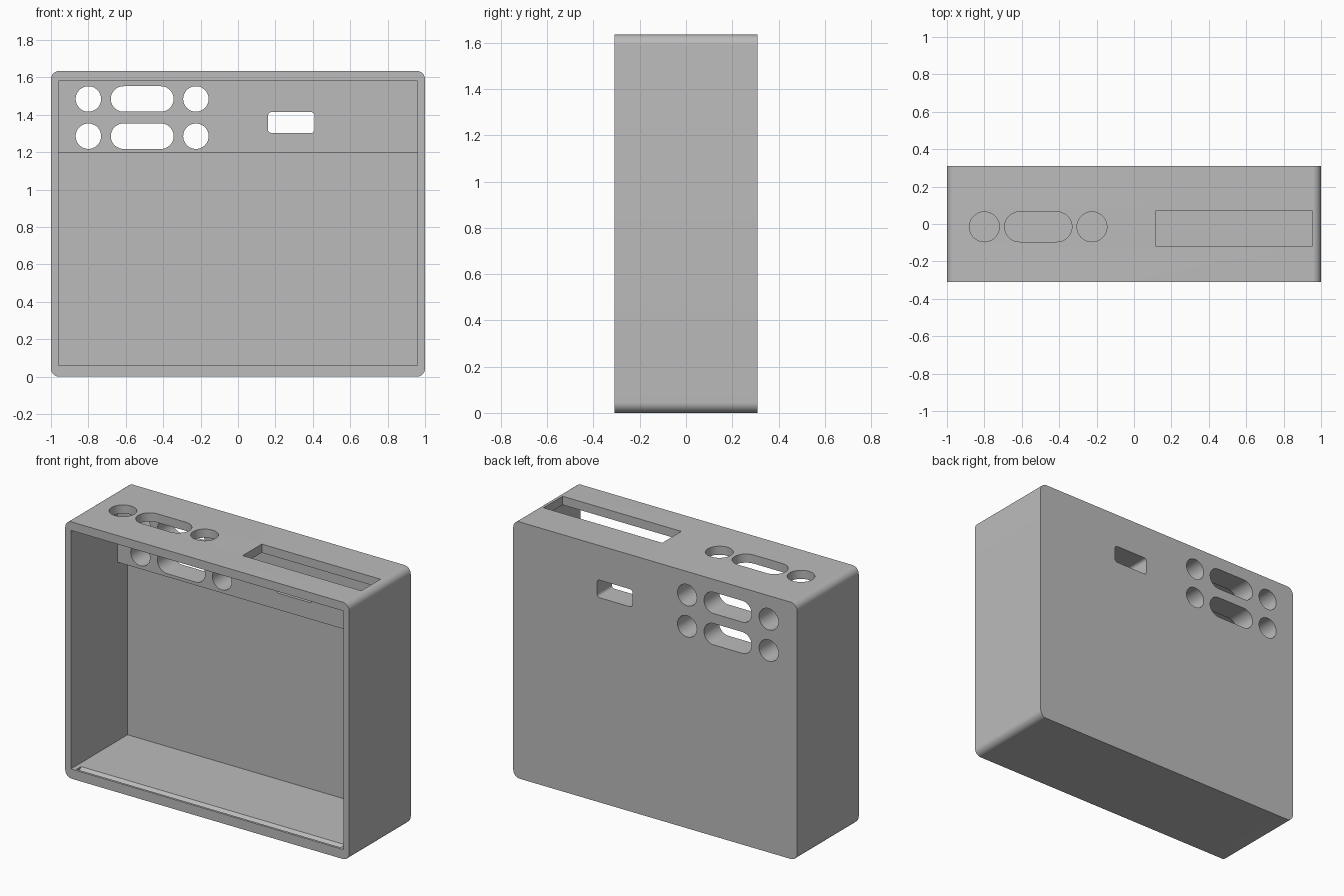
import bpy, bmesh, math
from mathutils import Vector

cube = bpy.data.objects.get("Cube")
if cube:
    bpy.data.objects.remove(cube, do_unlink=True)

grey = bpy.data.materials.new("plain grey")
grey.use_nodes = True
colour = (0.5, 0.5, 0.5, 1)
grey.diffuse_color = colour
grey.node_tree.nodes["Principled BSDF"].inputs["Base Color"].default_value = colour

WIDTH, DEPTH, HEIGHT = 2.0, 0.62, 1.635
FRONT, BACK = -DEPTH / 2, DEPTH / 2
FLOOR, CEILING, SIDE = 0.061, 1.58, 0.96


def rounded(u0, u1, v0, v1, r, steps=12):
    """Outline of a rectangle with rounded corners; a full radius gives a pill or circle."""
    if r == 0:
        return [(u0, v0), (u1, v0), (u1, v1), (u0, v1)]
    pts = []
    centres = [(u1 - r, v1 - r), (u0 + r, v1 - r), (u0 + r, v0 + r), (u1 - r, v0 + r)]
    for i, (cu, cv) in enumerate(centres):
        for k in range(steps + 1):
            a = (i + k / steps) * math.pi / 2
            p = (cu + r * math.cos(a), cv + r * math.sin(a))
            if not pts or math.dist(p, pts[-1]) > 1e-5:
                pts.append(p)
    if math.dist(pts[0], pts[-1]) < 1e-5:
        pts.pop()
    return pts


def prism(name, outline, axis, start, end):
    """Extrude a closed outline along the x, y or z axis."""
    place = {"x": lambda u, v, w: (w, u, v),
             "y": lambda u, v, w: (u, w, v),
             "z": lambda u, v, w: (u, v, w)}[axis]
    bm = bmesh.new()
    face = bm.faces.new([bm.verts.new(place(u, v, start)) for u, v in outline])
    ext = bmesh.ops.extrude_face_region(bm, geom=[face])
    moved = [g for g in ext["geom"] if isinstance(g, bmesh.types.BMVert)]
    bmesh.ops.translate(bm, verts=moved, vec=Vector(place(0, 0, end - start)))
    bmesh.ops.recalc_face_normals(bm, faces=bm.faces)
    mesh = bpy.data.meshes.new(name)
    bm.to_mesh(mesh)
    bm.free()
    mesh.materials.append(grey)
    obj = bpy.data.objects.new(name, mesh)
    bpy.context.collection.objects.link(obj)
    return obj


# Outer case with rounded long edges
case = prism("case", rounded(-1, 1, 0, HEIGHT, 0.045), "y", FRONT, BACK)
cutters = []


def cut(name, outline, axis, start, end):
    cutters.append(prism(name, outline, axis, start, end))


# Cavity open at the front, with a thicker back wall along the top
cavity = [(FRONT - 0.1, FLOOR), (0.26, FLOOR), (0.26, 1.198),
          (0.16, 1.198), (0.16, CEILING), (FRONT - 0.1, CEILING)]
cut("cavity_cutter", cavity, "x", -SIDE, SIDE)

# Snap grooves for a lid, in the floor and the ceiling
for edge, down in ((FLOOR, -1), (CEILING, 1)):
    groove = [(-0.295, edge - down * 0.01), (-0.295, edge),
              (-0.28, edge + down * 0.03), (-0.25, edge), (-0.25, edge - down * 0.01)]
    cut("groove_cutter", groove, "x", -0.93, 0.93)


# Socket openings: circle, pill, circle
def socket_row(centre, r, axis, start, end):
    for u0, u1 in ((-0.8 - r, -0.8 + r), (-0.512 - 0.1 - r, -0.512 + 0.1 + r),
                   (-0.225 - r, -0.225 + r)):
        cut("socket_cutter", rounded(u0, u1, centre - r, centre + r, r), axis, start, end)


for z in (1.485, 1.286):
    socket_row(z, 0.068, "y", 0.1, BACK + 0.1)
socket_row(-0.015, 0.08, "z", CEILING - 0.05, HEIGHT + 0.1)

# Switch opening in the back and long slot in the top
cut("switch_cutter", rounded(0.16, 0.41, 1.303, 1.415, 0.02), "y", 0.1, BACK + 0.1)
cut("slot_cutter", rounded(0.117, 0.953, -0.12, 0.072, 0), "z", CEILING - 0.05, HEIGHT + 0.1)

for c in cutters:
    mod = case.modifiers.new(c.name, "BOOLEAN")
    mod.operation = "DIFFERENCE"
    mod.solver = "EXACT"
    mod.object = c

# Bake the cuts and drop the cutters
deps = bpy.context.evaluated_depsgraph_get()
baked = bpy.data.meshes.new_from_object(case.evaluated_get(deps))
case.modifiers.clear()
case.data = baked
for c in cutters:
    bpy.data.objects.remove(c, do_unlink=True)

bpy.ops.object.select_all(action="DESELECT")
case.select_set(True)
bpy.context.view_layer.objects.active = case
bpy.ops.object.shade_smooth_by_angle(angle=math.radians(30))
